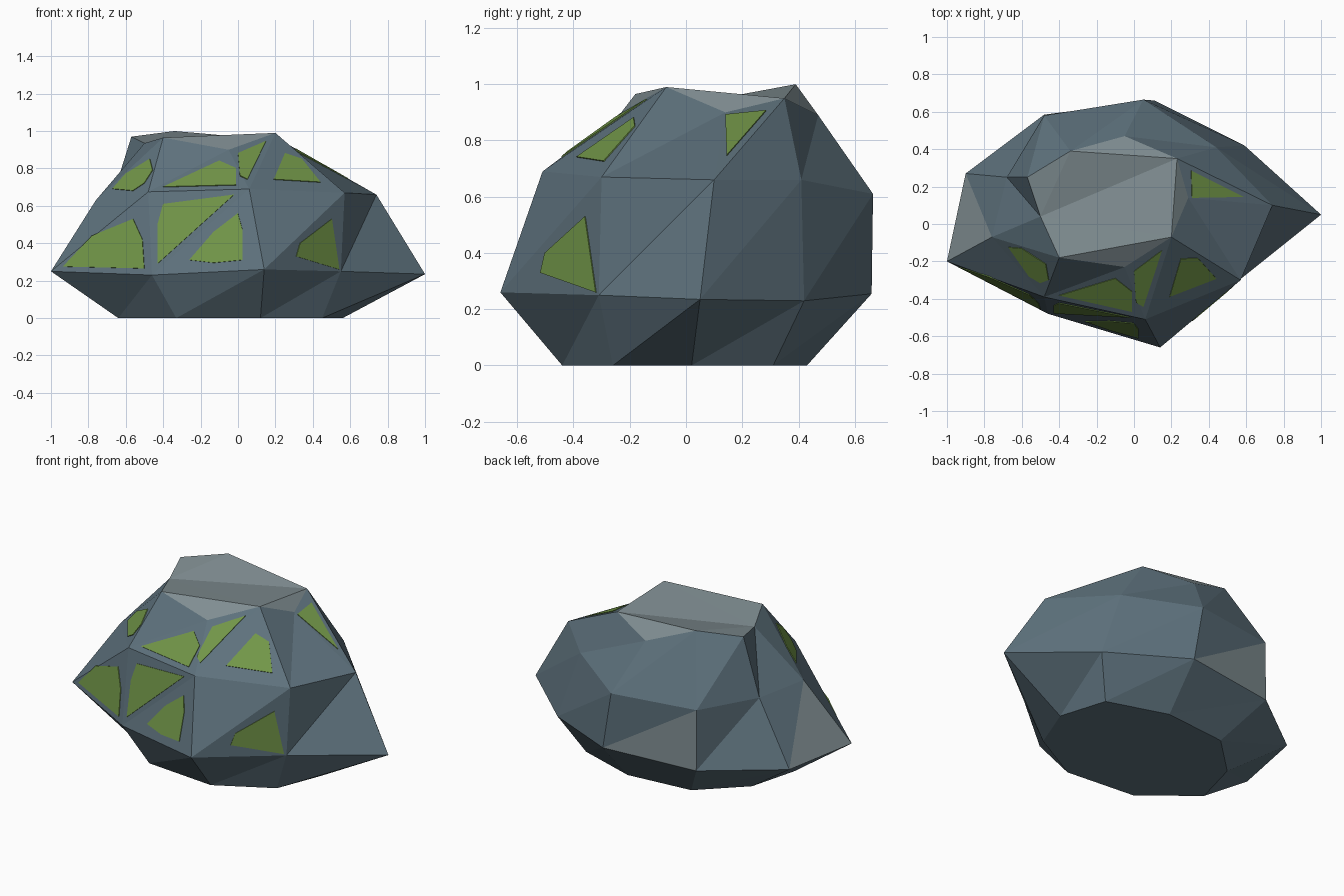
import bpy
import bmesh
from mathutils import Vector

cube = bpy.data.objects.get("Cube")
if cube:
    bpy.data.objects.remove(cube, do_unlink=True)


def make_material(name, color):
    mat = bpy.data.materials.new(name)
    mat.use_nodes = True
    mat.diffuse_color = (*color, 1)
    mat.node_tree.nodes["Principled BSDF"].inputs["Base Color"].default_value = (*color, 1)
    return mat


slate = make_material("slate blue stone", (0.112, 0.168, 0.205))
grey = make_material("pale grey stone", (0.216, 0.27, 0.287))
moss = make_material("moss green", (0.168, 0.305, 0.065))


def finish(bm, name, materials):
    mesh = bpy.data.meshes.new(name)
    bm.to_mesh(mesh)
    bm.free()
    for mat in materials:
        mesh.materials.append(mat)
    obj = bpy.data.objects.new(name, mesh)
    bpy.context.scene.collection.objects.link(obj)
    return obj


# Four nine-sided cross-sections of the boulder, counterclockwise from the left end
base = [(-.64, -.15, 0), (-.33, -.4, 0), (.12, -.44, 0), (.45, -.26, 0), (.56, .02, 0),
        (.47, .31, 0), (.1, .43, 0), (-.31, .39, 0), (-.56, .15, 0)]
belly = [(-1, -.2, .25), (-.46, -.48, .23), (.14, -.66, .26), (.55, -.31, .25), (1, .05, .235),
         (.59, .42, .23), (.11, .66, .255), (-.48, .585, .24), (-.9, .27, .24)]
shoulder = [(-.76, -.07, .63), (-.48, -.39, .675), (.06, -.51, .69), (.57, -.3, .67), (.74, .1, .66),
            (.44, .41, .66), (.05, .665, .61), (-.48, .58, .615), (-.68, .25, .62)]
rim = [(-.5, .04, .935), (-.4, -.18, .965), (-.05, -.23, .9), (.2, -.07, .99), (.29, .14, .9),
       (.23, .35, .95), (-.05, .47, .89), (-.34, .39, 1), (-.57, .25, .97)]
SIDES = len(base)

# Boulder: bridge the sections with triangles, a few of them pale
bm = bmesh.new()
rings = [[bm.verts.new(p) for p in ring] for ring in (base, belly, shoulder, rim)]
for level, (low, high) in enumerate(zip(rings, rings[1:])):
    for i in range(SIDES):
        j = (i + 1) % SIDES
        lower = bm.faces.new((low[i], low[j], high[j]))
        bm.faces.new((low[i], high[j], high[i]))
        lower.material_index = int(level == 1 and i in (6, 8))
bm.faces.new(rings[0][::-1])

# Uneven pale top
for corners in ((1, 2, 3), (3, 4, 5), (5, 6, 7), (7, 8, 0), (0, 1, 3), (0, 3, 5), (0, 5, 7)):
    bm.faces.new([rings[3][k] for k in corners]).material_index = 1
finish(bm, "boulder", (slate, grey))


def moss_patch(name, triangle, outline, axis=1):
    """Thin plate: the outline is projected along the axis onto the triangle."""
    a, b, c = (Vector(p) for p in triangle)
    normal = (b - a).cross(c - a).normalized()
    points = []
    for h, z in outline:
        p = Vector((h, 0, z)) if axis == 1 else Vector((0, h, z))
        p[axis] = (a - p).dot(normal) / normal[axis]
        points.append(p)
    bm = bmesh.new()
    back = [bm.verts.new(p - normal * 0.002) for p in points]
    front = [bm.verts.new(p + normal * 0.004) for p in points]
    bm.faces.new(back[::-1])
    bm.faces.new(front)
    for i in range(len(points)):
        j = (i + 1) % len(points)
        bm.faces.new((back[i], back[j], front[j], front[i]))
    bmesh.ops.recalc_face_normals(bm, faces=bm.faces)
    finish(bm, name, (moss,))


# Moss on the lower slopes
moss_patch("moss_left_low", (belly[0], belly[1], shoulder[1]),
           [(-.935, .275), (-.78, .44), (-.56, .53), (-.51, .42), (-.5, .265)])
moss_patch("moss_front_upper", (belly[1], shoulder[2], shoulder[1]),
           [(-.43, .29), (-.43, .5), (-.4, .61), (-.02, .66)])
moss_patch("moss_front_lower", (belly[1], belly[2], shoulder[2]),
           [(-.26, .31), (-.13, .46), (0, .56), (.025, .47), (.025, .31), (-.13, .295)])
moss_patch("moss_right_low", (belly[2], belly[3], shoulder[3]),
           [(.31, .33), (.33, .4), (.5, .53), (.54, .26)])

# Moss on the upper slopes
moss_patch("moss_left_high", (shoulder[0], shoulder[1], rim[1]),
           [(-.67, .69), (-.6, .77), (-.47, .85), (-.455, .79), (-.5, .72), (-.56, .68)])
moss_patch("moss_front_high", (shoulder[1], shoulder[2], rim[2]),
           [(-.4, .7), (-.1, .84), (-.01, .8), (-.01, .71)])
moss_patch("moss_rim", (shoulder[2], rim[3], rim[2]),
           [(0, .88), (.15, .945), (.05, .74), (.01, .76)])
moss_patch("moss_right_high", (shoulder[2], shoulder[3], rim[3]),
           [(.19, .74), (.25, .88), (.34, .85), (.44, .725)])
moss_patch("moss_end_high", (shoulder[4], rim[5], rim[4]),
           [(.14, .89), (.285, .905), (.145, .745)], axis=0)
